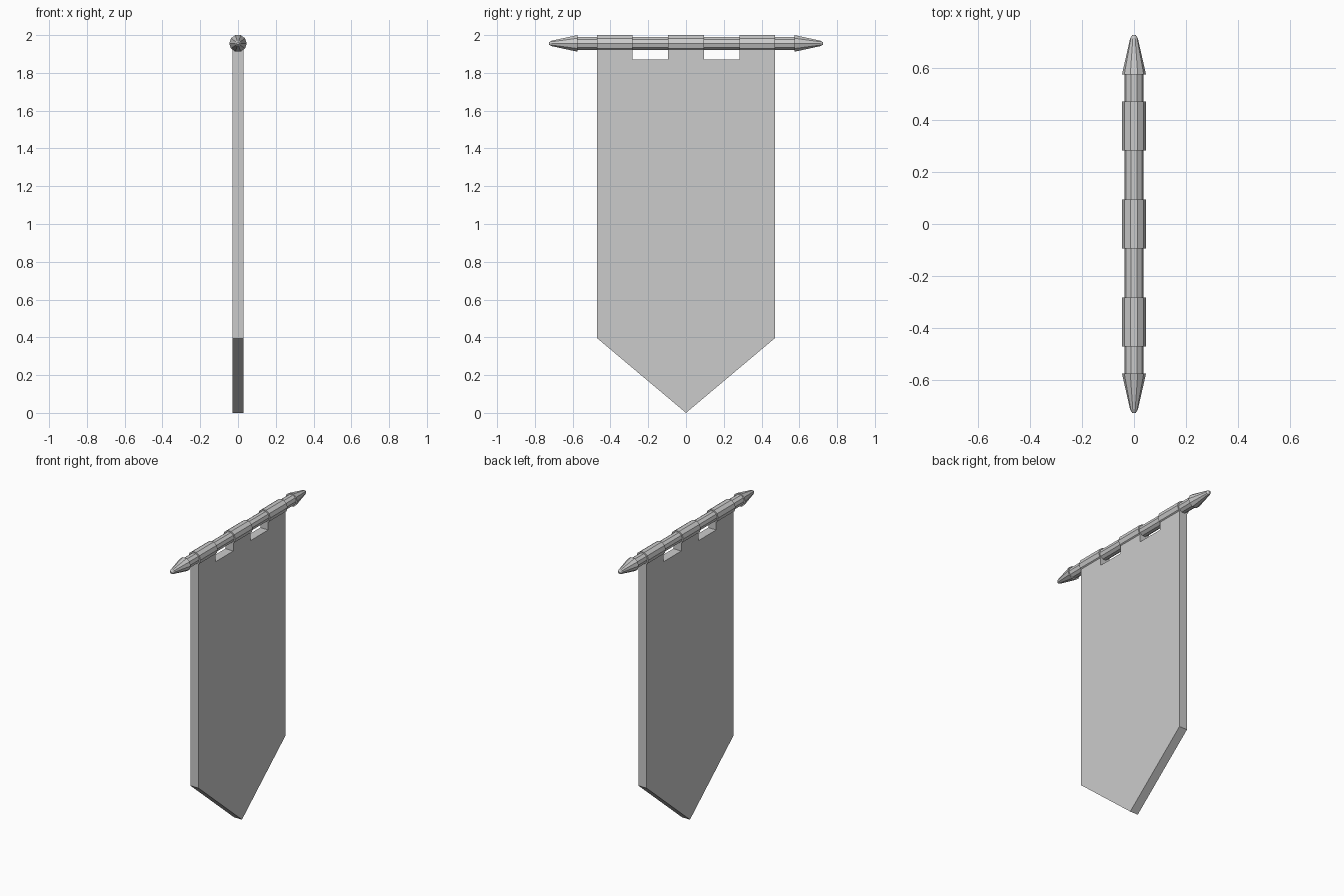
import bpy, bmesh, math

if "Cube" in bpy.data.objects:
    bpy.data.objects.remove(bpy.data.objects["Cube"])

ROD_Z = 1.956
SIDES = 10


def make_object(name, bm):
    bmesh.ops.recalc_face_normals(bm, faces=bm.faces[:])
    mesh = bpy.data.meshes.new(name)
    bm.to_mesh(mesh)
    bm.free()
    obj = bpy.data.objects.new(name, mesh)
    bpy.context.collection.objects.link(obj)
    return obj


def lathe(name, profile):
    """Faceted solid around the rod axis from (y, radius) pairs."""
    bm = bmesh.new()
    rings = []
    for y, r in profile:
        rings.append([bm.verts.new((r * math.cos(a), y, ROD_Z + r * math.sin(a)))
                      for a in (math.tau * i / SIDES for i in range(SIDES))])
    for a, b in zip(rings, rings[1:]):
        for i in range(SIDES):
            j = (i + 1) % SIDES
            bm.faces.new((a[i], a[j], b[j], b[i]))
    bm.faces.new(rings[0])
    bm.faces.new(rings[-1])
    return make_object(name, bm)


# Rod and pointed finials
lathe("rod", [(-0.60, 0.037), (0.60, 0.037)])
for side, label in ((-1, "front"), (1, "back")):
    lathe("finial_" + label, [(side * 0.575, 0.046), (side * 0.712, 0.015),
                              (side * 0.725, 0.007)])

# Cloth loops wrapped over the rod
for i, (y0, y1) in enumerate(((-0.47, -0.283), (-0.094, 0.094), (0.283, 0.47))):
    lathe(f"cloth_loop_{i + 1}", [(y0, 0.046), (y1, 0.046)])

# Pennant-shaped cloth with notches between the tabs
half = [(0.094, ROD_Z), (0.094, 1.87), (0.283, 1.87), (0.283, ROD_Z),
        (0.47, ROD_Z), (0.47, 0.395)]
outline = half + [(0, 0)] + [(-y, z) for y, z in reversed(half)]
bm = bmesh.new()
face = bm.faces.new([bm.verts.new((-0.03, y, z)) for y, z in outline])
ext = bmesh.ops.extrude_face_region(bm, geom=[face])
bmesh.ops.translate(bm, vec=(0.06, 0, 0),
                    verts=[g for g in ext["geom"] if isinstance(g, bmesh.types.BMVert)])
bmesh.ops.triangulate(bm, faces=[f for f in bm.faces if len(f.verts) > 4])
make_object("banner_cloth", bm)
